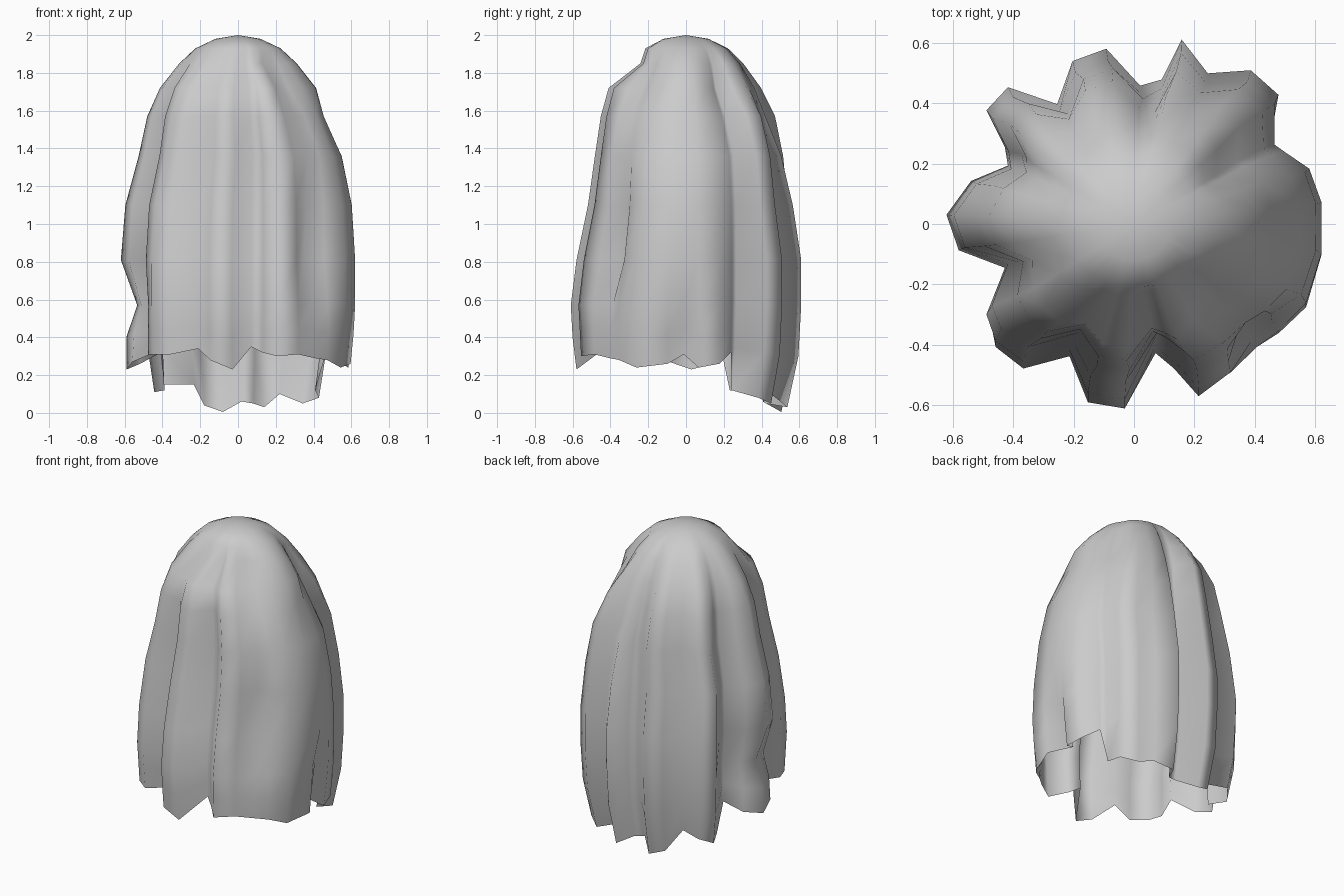
import bpy, bmesh, math

if "Cube" in bpy.data.objects:
    bpy.data.objects.remove(bpy.data.objects["Cube"])

# Hem of the cloth, counter-clockwise: x, y, height of the lower edge
HEM = [
    (.61, -.015, .31), (.61, .07, .24), (.57, .18, .26), (.47, .24, .32), (.44, .26, .12),
    (.47, .42, .08), (.38, .50, .05), (.24, .49, .10), (.155, .60, .03), (.09, .47, .05),
    (.02, .45, .06), (-.09, .57, .005), (-.20, .53, .04), (-.25, .39, .15),
    (-.41, .445, .15), (-.48, .37, .11), (-.42, .25, .12), (-.41, .19, .32),
    (-.53, .14, .26), (-.61, .03, .23), (-.57, -.09, .27), (-.42, -.15, .33),
    (-.48, -.31, .31), (-.45, -.40, .31), (-.36, -.47, .31), (-.21, -.43, .34),
    (-.15, -.58, .28), (-.03, -.60, .23), (.07, -.42, .35), (.13, -.47, .32),
    (.21, -.56, .30), (.32, -.49, .31), (.41, -.41, .29), (.48, -.36, .28),
    (.56, -.27, .24), (.61, -.1, .26),
]
# Outer profile: height, radius, strength of the folds
PROFILE = [
    (0, .53, 1), (.3, .595, 1), (.57, .61, 1), (.81, .61, 1), (1.1, .59, .95), (1.36, .53, .85),
    (1.57, .475, .7), (1.72, .41, .5), (1.85, .31, .25), (1.93, .225, .1), (1.98, .12, 0),
]
FRONT = {.81: .95, 1.1: .88, 1.36: .91, 1.57: .95}   # flattening of the front


def profile_at(z):
    for (z0, r0, f0), (z1, r1, f1) in zip(PROFILE, PROFILE[1:]):
        if z <= z1:
            t = (z - z0) / (z1 - z0)
            return r0 + (r1 - r0) * t, f0 + (f1 - f0) * t


def bump(v, centre, width):
    return max(0, 1 - abs(v - centre) / width)


def cloth_point(x, y, z):
    a = math.atan2(y, x)
    deg = math.degrees(a)
    r, fold = profile_at(z)
    r *= 1 - fold + fold * math.hypot(x, y) / .6
    # step below the face
    r *= 1 - .22 * min(1, 1.6 * bump(deg, -85, 65)) * bump(z, 1.85, .1)
    # hollows beside the right shoulder, in front and behind
    r *= 1 - .22 * bump(deg, -42, 28) * bump(z, 1.72, .25)
    r *= 1 - .20 * bump(deg, 32, 26) * bump(z, 1.72, .25)
    r *= 1 - .10 * bump(deg, 0, 30) * bump(z, 1.6, .12)
    # front right fold, deepest at mid height, and small fold at the right hem
    r *= 1 - .22 * bump(deg, -46, 14) * bump(z, .9, .5)
    r *= 1 - .24 * bump(deg, -1, 8) * min(1, 1.5 * bump(z, .25, .4))
    # right slit closes upwards
    r *= 1 + .09 * bump(deg, 29, 12) * bump(z, 1.2, .4)
    # crease at the back and pinch on the left
    r *= 1 - .15 * bump(deg, 75, 20) * bump(z, 1.6, .4)
    r *= 1 - .15 * bump(abs(deg), 180, 40) * bump(z, .57, .22)
    flat = FRONT.get(z, 1) if y < 0 else 1 + .05 * bump(z, 1.5, .2) - .04 * bump(z, 1.1, .2)
    return (r * math.cos(a) + .015 * bump(z, 1.3, .25), r * math.sin(a) * flat, z)


# Draped sheet: columns running from the hem to the crown
bm = bmesh.new()
columns = []
for x, y, h in HEM:
    heights = [h, (h + .57) / 2] + [p[0] for p in PROFILE[2:]]
    columns.append([bm.verts.new(cloth_point(x, y, z)) for z in heights])
crown = bm.verts.new((0, 0, 2))
for left, right in zip(columns, columns[1:] + columns[:1]):
    for i in range(len(left) - 1):
        bm.faces.new((left[i], right[i], right[i + 1], left[i + 1]))
    bm.faces.new((left[-1], right[-1], crown))
for f in bm.faces:
    f.smooth = True
mesh = bpy.data.meshes.new("draped_sheet")
bm.to_mesh(mesh)
bm.free()
sheet = bpy.data.objects.new("draped_sheet", mesh)
bpy.context.collection.objects.link(sheet)
